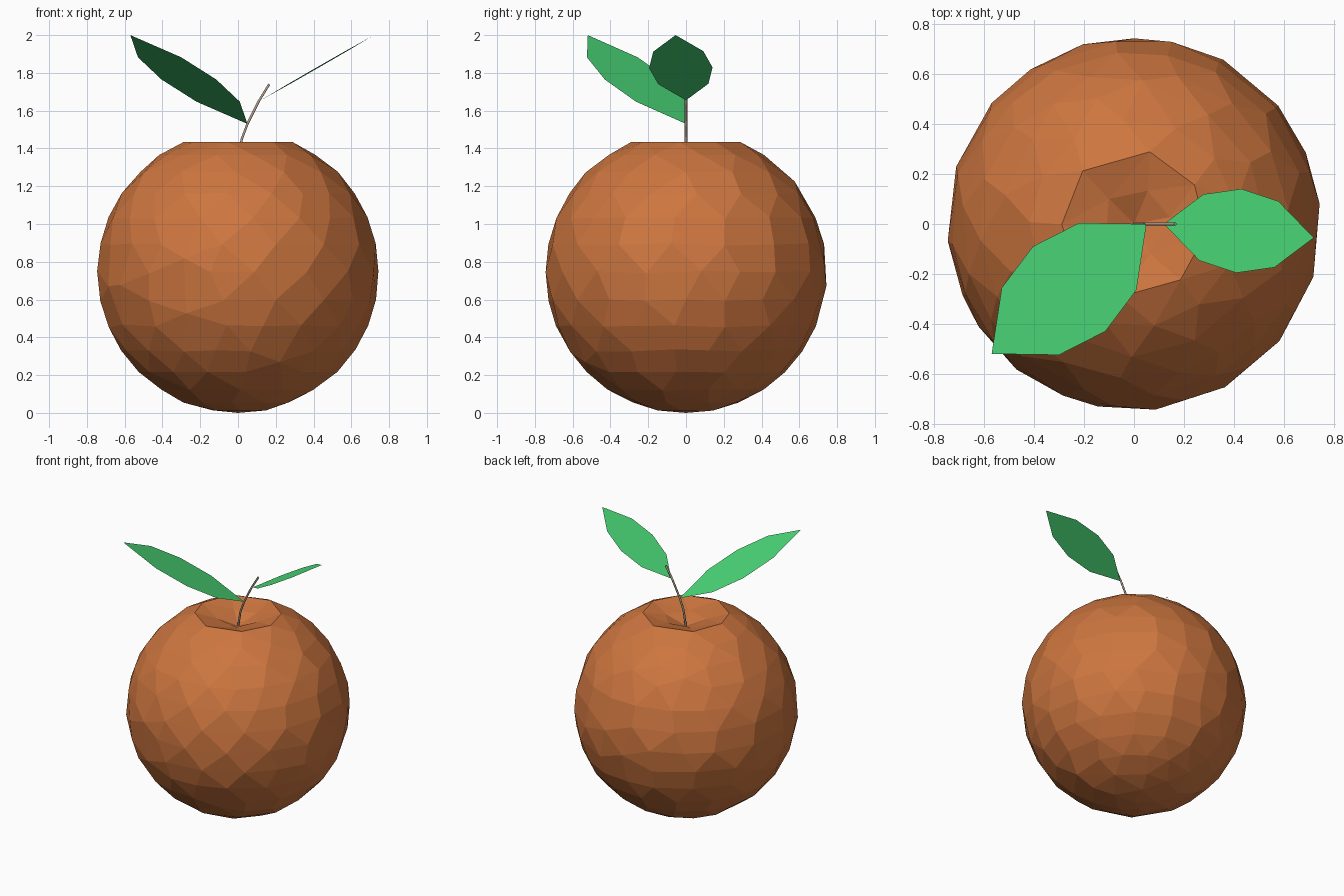
import bpy, bmesh
from mathutils import Vector

if "Cube" in bpy.data.objects:
    bpy.data.objects.remove(bpy.data.objects["Cube"])


def material(name, rgb):
    m = bpy.data.materials.new(name)
    m.diffuse_color = (*rgb, 1)
    m.use_nodes = True
    m.node_tree.nodes["Principled BSDF"].inputs["Base Color"].default_value = m.diffuse_color
    return m


def add_object(name, data, mat):
    data.materials.append(mat)
    ob = bpy.data.objects.new(name, data)
    bpy.context.collection.objects.link(ob)
    return ob


orange = material("orange_skin", (0.61, 0.18, 0.05))
green = material("leaf_green", (0.07, 0.70, 0.19))
brown = material("stem_brown", (0.45, 0.35, 0.27))

# Fruit: sphere with a dimple pressed into the top, reduced to uneven facets
R = 0.745
bm = bmesh.new()
bmesh.ops.create_uvsphere(bm, u_segments=32, v_segments=16, radius=R)
for v in bm.verts:
    v.co.z += R
    r = v.co.xy.length
    if v.co.z > R and r < 0.2:
        v.co.z = 1.34 + 0.4 * r
mesh = bpy.data.meshes.new("fruit")
bm.to_mesh(mesh)
bm.free()
fruit = add_object("fruit", mesh, orange)
dec = fruit.modifiers.new("facets", 'DECIMATE')
dec.ratio = 0.42

# Stem: thin bent tube rising out of the dimple
curve = bpy.data.curves.new("stem", 'CURVE')
curve.dimensions = '3D'
curve.bevel_depth = 0.007
curve.bevel_resolution = 1
curve.use_fill_caps = True
path = [(0, 0, 1.33), (0.02, 0, 1.45), (0.05, 0, 1.53), (0.11, 0, 1.65), (0.165, 0, 1.74)]
spline = curve.splines.new('POLY')
spline.points.add(len(path) - 1)
for p, co in zip(spline.points, path):
    p.co = (*co, 1)
add_object("stem", curve, brown)


# Leaves: flat eight-sided blades given by base, tip and half-width vector
def leaf(name, base, tip, side):
    base, tip, side = Vector(base), Vector(tip), Vector(side)
    widths = [(0, 0), (0.25, 0.79), (0.5, 1), (0.75, 0.79), (1, 0),
              (0.75, -0.79), (0.5, -1), (0.25, -0.79)]
    pts = [base.lerp(tip, t) + side * w for t, w in widths]
    if (tip - base).cross(side).z > 0:
        pts.reverse()
    me = bpy.data.meshes.new(name)
    me.from_pydata(pts, [], [range(len(pts))])
    add_object(name, me, green)


leaf("left_leaf", (0.05, 0, 1.53), (-0.57, -0.52, 2.0), (0.145, -0.17, 0))
leaf("right_leaf", (0.12, 0, 1.655), (0.72, -0.055, 2.0), (0.01, 0.168, 0.002))
